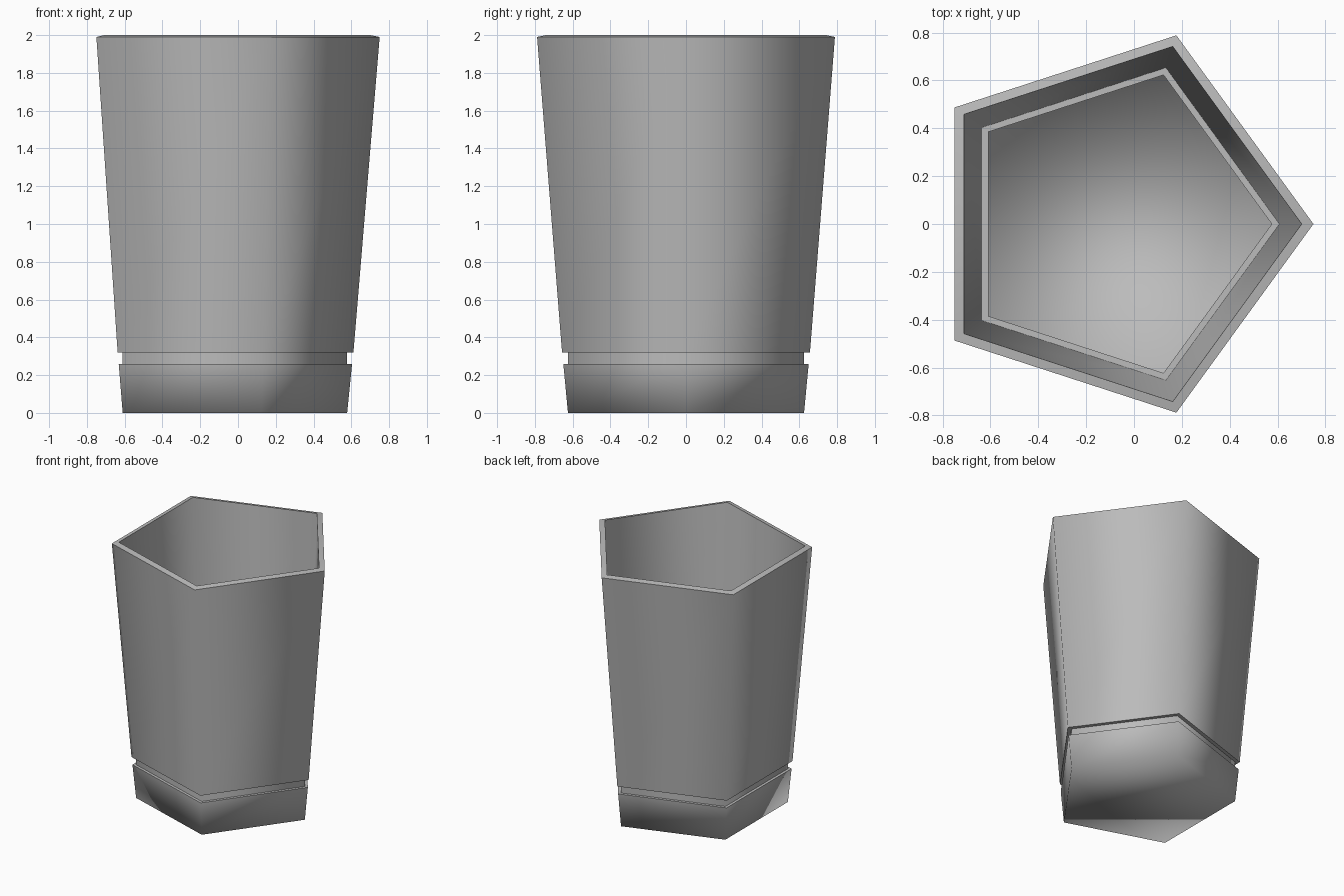
import bpy
import bmesh
from math import cos, sin, tau

SIDES = 5
CENTRE_X = -0.079

default = bpy.data.objects.get("Cube")
if default:
    bpy.data.objects.remove(default, do_unlink=True)

grey = bpy.data.materials.new("plain_grey")
grey.use_nodes = True
colour = (0.5, 0.5, 0.5, 1)
grey.diffuse_color = colour
grey.node_tree.nodes["Principled BSDF"].inputs["Base Color"].default_value = colour


def pentagon_sweep(name, profile, floor=False):
    """Sweep (radius, height) points around five sides, rounded only by shading."""
    bm = bmesh.new()
    rings = [[bm.verts.new((CENTRE_X + r * cos(tau * i / SIDES),
                            r * sin(tau * i / SIDES), z))
              for i in range(SIDES)] for r, z in profile]
    for low, high in zip(rings, rings[1:]):
        for i in range(SIDES):
            j = (i + 1) % SIDES
            bm.faces.new((low[i], low[j], high[j], high[i]))
    if floor:
        bm.faces.new(rings[0][::-1])
    for face in bm.faces:
        face.smooth = True
    # Level edges stay crisp, but the floor blends into the foot
    for k, ring in enumerate(rings):
        for i in range(SIDES):
            edge = bm.edges.get((ring[i], ring[(i + 1) % SIDES]))
            edge.smooth = floor and k == 0
    mesh = bpy.data.meshes.new(name)
    bm.to_mesh(mesh)
    bm.free()
    mesh.materials.append(grey)
    obj = bpy.data.objects.new(name, mesh)
    bpy.context.collection.objects.link(obj)
    return obj


# Flared cup: neck, underside, outer wall, rim, inner wall, inner ledge
pentagon_sweep("cup_wall", [
    (0.657, 0.26), (0.657, 0.32), (0.69, 0.32), (0.829, 1.99),
    (0.78, 2.0), (0.687, 0.325), (0.655, 0.325), (0.655, 0.26)])

# Foot below the groove, closed by the floor
pentagon_sweep("foot", [(0.657, 0), (0.683, 0.26), (0.657, 0.26)], floor=True)
